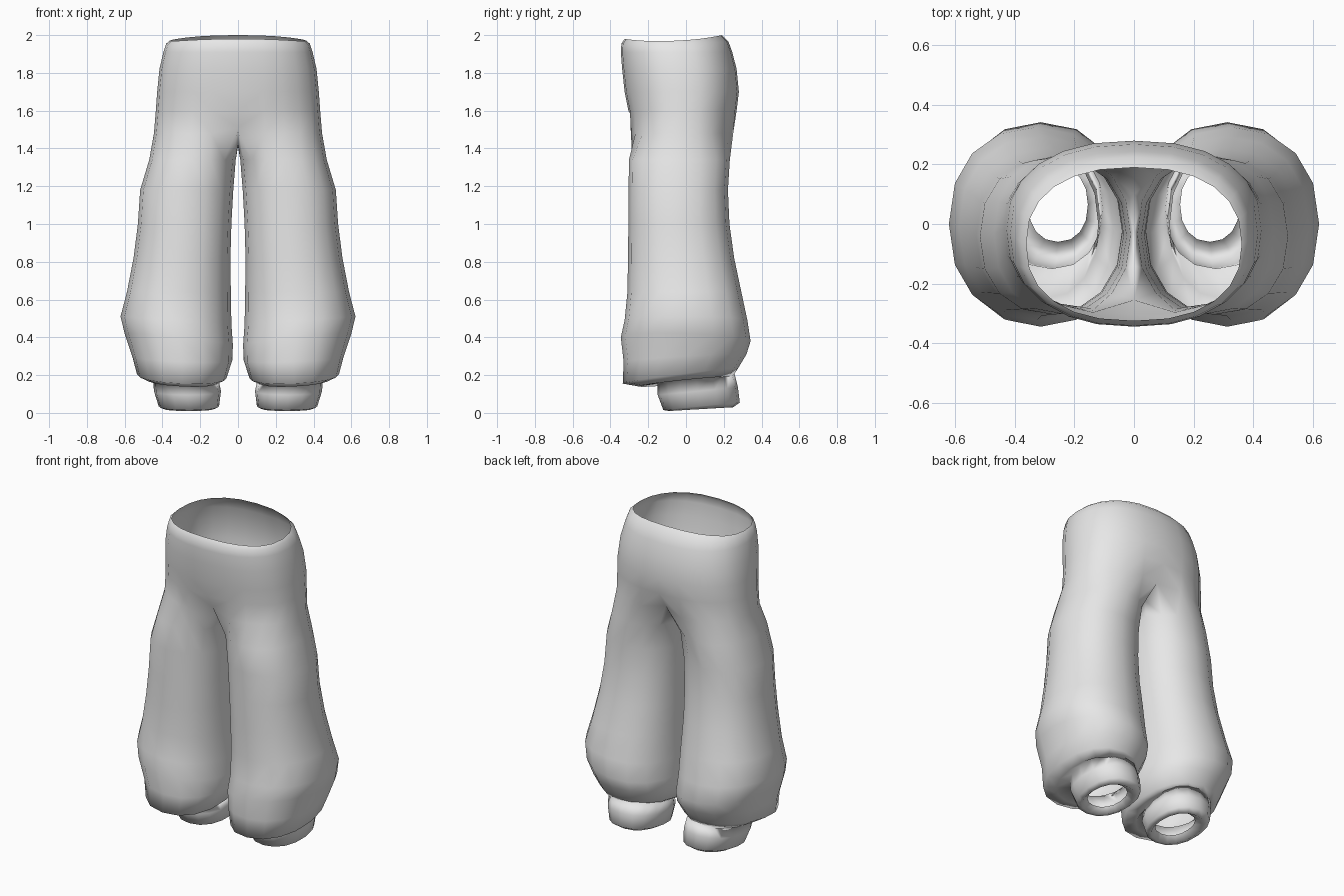
import bpy, bmesh, math

if "Cube" in bpy.data.objects:
    bpy.data.objects.remove(bpy.data.objects["Cube"])

N = 16  # points round one leg: 0 inner, 4 front, 8 outer, 12 back


def spow(v, p):
    return math.copysign(abs(v) ** p, v)


def leg_ring(z, xin, xout, yf, yb, tilt_x=0.0, tilt_y=0.0):
    """Closed, slightly squared oval; tilts raise z towards the outside / back."""
    pts = []
    for i in range(N):
        a = 2 * math.pi * i / N
        c, s = -spow(math.cos(a), 0.9), -spow(math.sin(a), 0.9)
        pts.append(((xin + xout) / 2 + c * (xout - xin) / 2,
                    (yf + yb) / 2 + s * (yb - yf) / 2,
                    z + tilt_x * c + tilt_y * s))
    return pts


def hip_ring(z, xout, yf, yb, side_dip=0.0, tilt_y=0.0):
    """Half oval from front centre to back centre, points 2..14."""
    pts = {}
    for i in range(2, 15):
        t = math.pi * (i - 2) / 12
        c = -spow(math.cos(t), 0.85)
        pts[i] = (xout * math.sin(t) ** 0.85 if 2 < i < 14 else 0.0,
                  (yf + yb) / 2 + c * (yb - yf) / 2,
                  z - side_dip * math.sin(t) ** 2 + tilt_y * c)
    return pts


# Leg from turned-in cuff hem up to just under the crotch
LEG = [
    (0.055, 0.155, 0.355, -0.06, 0.19, 0, 0.01),     # hem edge inside
    (0.020, 0.13, 0.39, -0.09, 0.25, 0, 0.01),       # hem bottom
    (0.035, 0.10, 0.42, -0.12, 0.285, 0, 0.02),      # cuff
    (0.115, 0.09, 0.445, -0.15, 0.275, 0, 0.02),
    (0.185, 0.105, 0.45, -0.15, 0.255, 0, 0.03),     # cuff under the fold
    (0.165, 0.12, 0.48, -0.25, 0.245, 0.01, 0.025),  # fold underside
    (0.195, 0.06, 0.535, -0.335, 0.275, 0.01, 0.04),
    (0.29, 0.03, 0.56, -0.33, 0.32, 0.01, 0.02),     # bloused bulge
    (0.39, 0.027, 0.60, -0.345, 0.342, 0.03, -0.01),
    (0.49, 0.035, 0.622, -0.325, 0.325, 0.02, 0),
    (0.64, 0.038, 0.588, -0.31, 0.293, 0, 0),
    (0.82, 0.04, 0.553, -0.307, 0.255, 0, 0),
    (1.00, 0.035, 0.53, -0.305, 0.23, 0, 0),
    (1.18, 0.025, 0.518, -0.304, 0.222, 0, 0),
    (1.34, 0.012, 0.47, -0.302, 0.232, 0, 0),
]
# Hips from above the crotch to the rolled waist edge
HIPS = [
    (1.60, 0.435, -0.305, 0.268),
    (1.70, 0.428, -0.325, 0.28),
    (1.82, 0.416, -0.338, 0.268),
    (1.91, 0.395, -0.345, 0.245),
    (1.96, 0.38, -0.342, 0.225, 0.005, 0.005),
    (1.99, 0.362, -0.325, 0.19, 0.02, 0.01),
]

bm = bmesh.new()
rings = [[bm.verts.new(p) for p in leg_ring(*r)] for r in LEG]
# Crotch ring: the inner arc becomes a saddle lying on the centre plane
saddle = {14: (0, 0.205, 1.50), 15: (0, 0.10, 1.43), 0: (0, -0.02, 1.41),
          1: (0, -0.14, 1.43), 2: (0, -0.255, 1.51)}
crotch = {**hip_ring(1.48, 0.445, -0.30, 0.258), **saddle}
rings.append([bm.verts.new(crotch[i]) for i in range(N)])
for lo, hi in zip(rings, rings[1:]):
    for i in range(N):
        j = (i + 1) % N
        bm.faces.new((lo[i], lo[j], hi[j], hi[i]))
prev = {i: rings[-1][i] for i in range(2, 15)}
for r in HIPS:
    cur = {i: bm.verts.new(p) for i, p in hip_ring(*r).items()}
    for i in range(2, 14):
        bm.faces.new((prev[i], prev[i + 1], cur[i + 1], cur[i]))
    prev = cur
bm.normal_update()

mesh = bpy.data.meshes.new("trousers")
bm.to_mesh(mesh)
bm.free()
trousers = bpy.data.objects.new("trousers", mesh)
bpy.context.collection.objects.link(trousers)

# Second leg, welded along the centre seam
mirror = trousers.modifiers.new("mirror", 'MIRROR')
mirror.use_clip = True
mirror.merge_threshold = 0.002

cloth = bpy.data.materials.new("light grey cloth")
cloth.diffuse_color = (0.8, 0.8, 0.8, 1)
cloth.use_nodes = True
cloth.node_tree.nodes["Principled BSDF"].inputs["Base Color"].default_value = cloth.diffuse_color
mesh.materials.append(cloth)
for p in mesh.polygons:
    p.use_smooth = True
